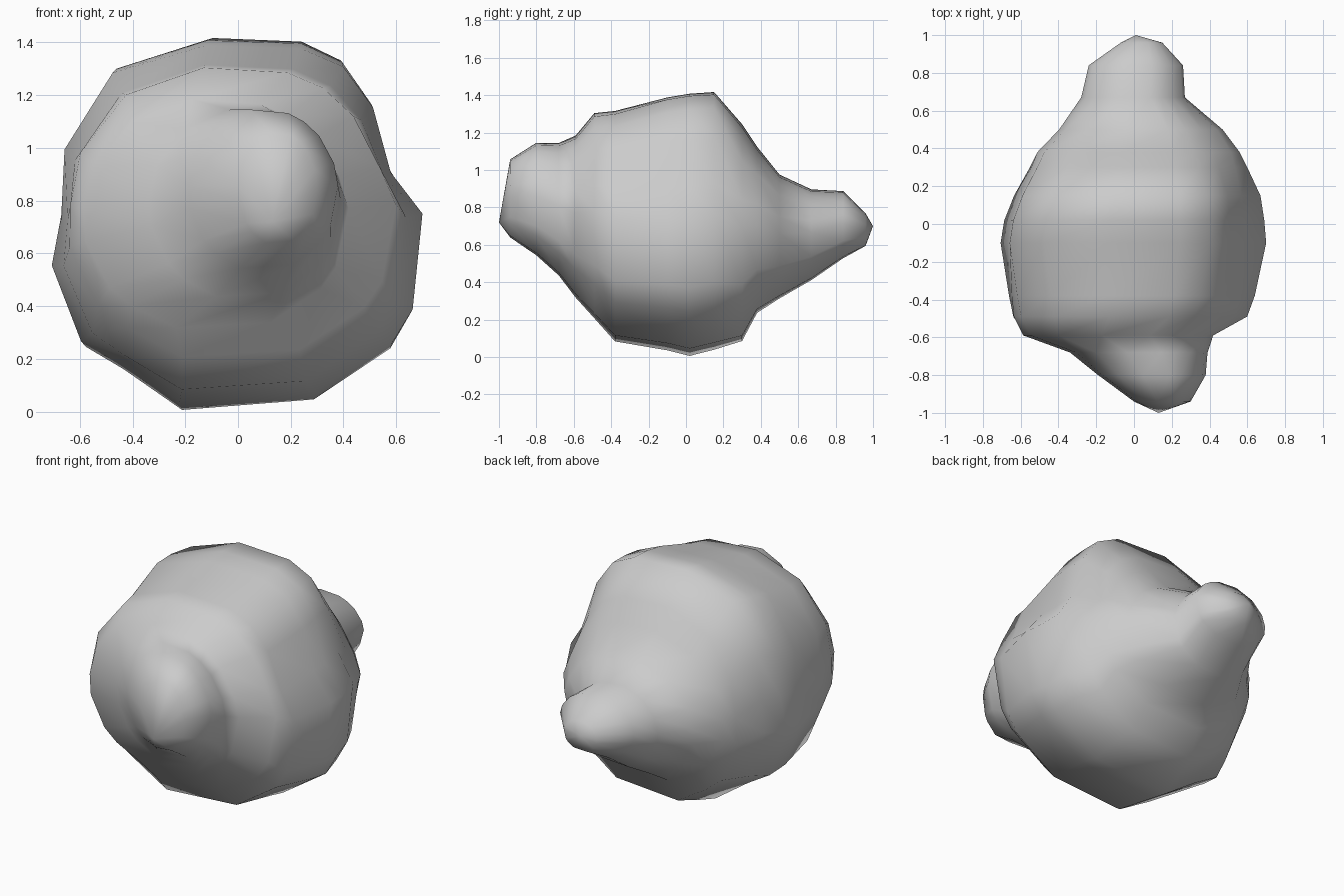
import bpy
import bmesh
from mathutils import Vector

default_cube = bpy.data.objects.get("Cube")
if default_cube:
    bpy.data.objects.remove(default_cube, do_unlink=True)

# Plain grey stone
stone_grey = bpy.data.materials.new("stone_grey")
stone_grey.use_nodes = True
stone_colour = (0.6, 0.6, 0.6, 1)
stone_grey.diffuse_color = stone_colour
principled = stone_grey.node_tree.nodes["Principled BSDF"]
principled.inputs["Base Color"].default_value = stone_colour

# Irregular outline of the widest cross-section, in a unit square
outline = [Vector(point) for point in (
    (-1, -.23), (-.93, .05), (-.93, .42), (-.68, .86), (-.17, 1), (.35, .99),
    (.58, .89), (.73, .65), (.8, .28), (1, .06), (.96, -.48), (.85, -.67),
    (.42, -.94), (-.31, -1), (-.63, -.77), (-.85, -.66))]

# Sections from front knob to rear knob:
# depth, right edge, left edge, bottom, top, roundness
sections = (
    (-.94, 0, .3, .63, 1.06, 1),
    (-.8, -.19, .38, .53, 1.15, 1),
    (-.68, -.34, .39, .42, 1.15, 1),
    (-.59, -.59, .42, .3, 1.19, .9),
    (-.49, -.65, .6, .19, 1.31, .7),
    (-.38, -.67, .64, .07, 1.32, .5),
    (-.1, -.71, .7, .03, 1.39, .2),
    (.02, -.69, .69, 0, 1.41, .2),
    (.15, -.64, .67, .03, 1.42, .3),
    (.3, -.56, .6, .07, 1.25, .6),
    (.38, -.52, .56, .22, 1.13, .8),
    (.5, -.4, .47, .3, .98, .9),
    (.67, -.28, .27, .4, .9, 1),
    (.84, -.24, .26, .52, .89, 1),
    (.96, -.07, .15, .59, .77, 1),
)


def add_section(mesh, depth, right, left, bottom, top, roundness):
    """Fit the outline, blended towards a circle, into the section's box."""
    ring = []
    for point in outline:
        shaped = point.lerp(point.normalized(), roundness)
        x = (left + right + (left - right) * shaped.x) / 2
        z = (top + bottom + (top - bottom) * shaped.y) / 2
        ring.append(mesh.verts.new((x, depth, z)))
    return ring


def close_end(mesh, ring, tip_position):
    """Close an open end with a shallow fan of triangles."""
    tip = mesh.verts.new(tip_position)
    for index, corner in enumerate(ring):
        mesh.faces.new((ring[index - 1], corner, tip))


# Loft the boulder and close both knobs
mesh = bmesh.new()
rings = [add_section(mesh, *section) for section in sections]
for front, back in zip(rings, rings[1:]):
    for index in range(len(outline)):
        mesh.faces.new((front[index - 1], front[index],
                        back[index], back[index - 1]))
close_end(mesh, rings[0], (.13, -1, .72))
close_end(mesh, rings[-1], (.01, 1, .7))
bmesh.ops.recalc_face_normals(mesh, faces=mesh.faces)
for face in mesh.faces:
    face.smooth = True

boulder_mesh = bpy.data.meshes.new("boulder")
mesh.to_mesh(boulder_mesh)
mesh.free()
boulder_mesh.materials.append(stone_grey)
boulder = bpy.data.objects.new("boulder", boulder_mesh)
bpy.context.collection.objects.link(boulder)
